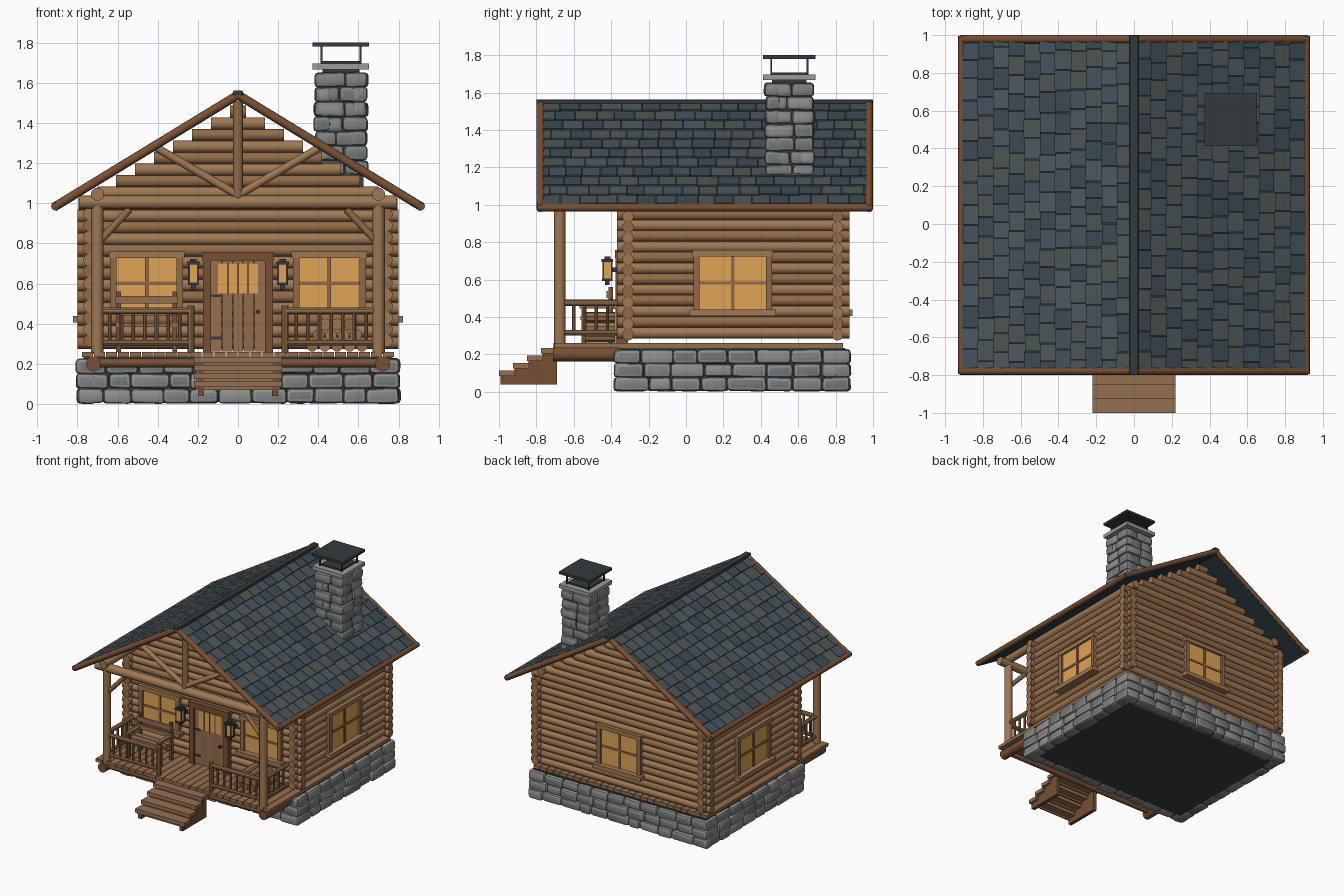
import bpy, bmesh, math, random
from mathutils import Matrix, Vector

if "Cube" in bpy.data.objects:
    bpy.data.objects.remove(bpy.data.objects["Cube"])

random.seed(4)
COLORS = {
    'log': (0.29, 0.145, 0.065), 'log_light': (0.35, 0.19, 0.088), 'dark_wood': (0.19, 0.08, 0.035),
    'plank': (0.30, 0.16, 0.08), 'glass': (0.75, 0.37, 0.09), 'iron': (0.035, 0.042, 0.045),
    'stone_a': (0.22, 0.23, 0.23), 'stone_b': (0.28, 0.28, 0.27), 'stone_c': (0.17, 0.19, 0.20),
    'mortar': (0.045, 0.05, 0.05), 'slab': (0.33, 0.33, 0.31), 'deck': (0.025, 0.042, 0.055),
    'slate_a': (0.060, 0.088, 0.11), 'slate_b': (0.078, 0.10, 0.115), 'slate_c': (0.046, 0.07, 0.088),
    'slate_d': (0.075, 0.092, 0.092)}
NAMES = list(COLORS)
MATS = []
for n, c in COLORS.items():
    m = bpy.data.materials.new(n)
    m.diffuse_color = (*c, 1)
    m.use_nodes = True
    m.node_tree.nodes["Principled BSDF"].inputs["Base Color"].default_value = m.diffuse_color
    MATS.append(m)
I4 = Matrix.Identity(4)


class Part:
    """Collects primitives into one named mesh object."""
    def __init__(self, name):
        self.name, self.bm, self.used = name, bmesh.new(), []

    def paint(self, verts, mat):
        if mat not in self.used:
            self.used.append(mat)
        for f in {f for v in verts for f in v.link_faces}:
            f.material_index = self.used.index(mat)

    def box(self, lo, hi, mat, M=I4, bevel=0, jitter=0):
        lo, hi = Vector(lo), Vector(hi)
        T = M @ Matrix.Translation((lo + hi) / 2) @ Matrix.Diagonal((*(hi - lo), 1))
        vs = bmesh.ops.create_cube(self.bm, size=1, matrix=T)['verts']
        self.paint(vs, mat)
        for v in vs if jitter else ():
            v.co += Vector([random.uniform(-jitter, jitter) for _ in range(3)])
        if bevel:
            es = list({e for v in vs for e in v.link_edges})
            bmesh.ops.bevel(self.bm, geom=es, offset=bevel, segments=2, profile=0.5, affect='EDGES')

    def log(self, a, b, r, mat='log', seg=12):
        a, b = Vector(a), Vector(b)
        T = Matrix.Translation((a + b) / 2) @ (b - a).to_track_quat('Z', 'Y').to_matrix().to_4x4()
        vs = bmesh.ops.create_cone(self.bm, cap_ends=True, segments=seg, radius1=r, radius2=r,
                                   depth=(b - a).length, matrix=T)['verts']
        self.paint(vs, mat)

    def done(self, smooth=True):
        me = bpy.data.meshes.new(self.name)
        self.bm.to_mesh(me)
        self.bm.free()
        for m in self.used:
            me.materials.append(MATS[NAMES.index(m)])
        ob = bpy.data.objects.new(self.name, me)
        bpy.context.collection.objects.link(ob)
        if smooth:
            bpy.ops.object.select_all(action='DESELECT')
            ob.select_set(True)
            bpy.context.view_layer.objects.active = ob
            bpy.ops.object.shade_smooth_by_angle(angle=math.radians(35))


def stone_ring(p, x0, x1, y0, y1, z0, rows, h, w, d, bevel):
    """Courses of rounded stones around a rectangle."""
    for r in range(rows):
        z = z0 + r * h
        for along_x, a, b in ((True, x0, x1), (False, y0, y1)):
            for side in (0, 1):
                n = max(2, round((b - a) / w))
                cuts = [a + (b - a) * (i + (random.uniform(-.2, .2) if 0 < i < n else 0)) / n for i in range(n + 1)]
                for u, v in zip(cuts, cuts[1:]):
                    o = random.uniform(-.006, .008)
                    c0, c1 = (y0, y1) if along_x else (x0, x1)
                    lo, hi = (c0 - o, c0 + d) if side == 0 else (c1 - d, c1 + o)
                    lo, hi = ((u, lo, z), (v, hi, z + h)) if along_x else ((lo, u, z), (hi, v, z + h))
                    p.box(lo, hi, random.choice(('stone_a', 'stone_b', 'stone_c')), bevel=bevel, jitter=.004)


# Stone foundation
p = Part('foundation_core')
p.box((-.77, -.35, .01), (.77, .85, .235), 'mortar')
p.done(False)
p = Part('foundation_stones')
stone_ring(p, -.80, .80, -.38, .875, .004, 3, .074, .15, .09, .018)
p.done()

# Floor boards run front to back under the whole cabin, on two porch beams
p = Part('floor_boards')
for i in range(26):
    x = -.78 + i * .06
    p.box((x + .002, -.705 + random.uniform(-.004, .004), .235), (x + .058, .84, .26), random.choice(('plank', 'log')))
p.done(False)
p = Part('porch_beams')
for s in (-1, 1):
    p.log((s * .72, -.71, .2), (s * .72, -.35, .2), .038, 'dark_wood')
p.log((-.74, -.66, .205), (.74, -.66, .205), .022, 'dark_wood')
p.done()

# Log walls, crossing at the corners, with stepped gables
p = Part('log_walls')
for i in range(12):
    for s, y in ((0, -.31), (1, .81)):
        z = .305 + i * .0575
        p.log((-.80, y, z), (.80, y, z), .031, ('log', 'log_light')[(i + s) % 2])
    for s in (-1, 1):
        z = .315 + i * .0575
        p.log((s * .74, -.37, z), (s * .74, .875, z), .031, ('log', 'log_light')[(i + (s > 0)) % 2])
p.done()
p = Part('gable_logs')
for i in range(9):
    z = .995 + i * .0575
    half = min(.80, (1.51 - z - .03) / .61)
    if half > .03:
        for y in (-.31, .81):
            p.log((-half, y, z), (half, y, z), .031, ('log', 'log_light')[i % 2])
p.done()

# Porch posts, knee braces, plates and front truss
p = Part('porch_frame')
ty = -.675
for s in (-1, 1):
    p.log((s * .70, ty, .25), (s * .70, ty, .99), .031, 'log_light')
    p.log((s * .68, ty, .82), (s * .54, ty, .97), .018, 'log')
    p.log((s * .70, -.725, 1.045), (s * .70, .86, 1.045), .033, 'log_light')
    p.log((0, ty, 1.04), (s * .42, ty, 1.285), .02, 'log_light')
p.log((-.79, ty, 1.005), (.79, ty, 1.005), .034, 'log_light')
p.log((0, ty, 1.02), (0, ty, 1.51), .025, 'log')
p.done()

# Railings
p = Part('porch_railings')
for s in (-1, 1):
    for z, r in ((.465, .017), (.305, .014)):
        p.log((s * .225, ty, z), (s * .69, ty, z), r, 'log_light', 10)
        p.log((s * .70, ty, z + .01), (s * .70, -.35, z + .01), r, 'log_light', 10)
    p.log((s * .235, ty, .25), (s * .235, ty, .49), .018, 'log', 10)
    for i in range(7):
        x = s * (.29 + i * .058)
        p.log((x, ty, .305), (x, ty, .465), .009, 'log', 8)
    for i in range(4):
        y = -.60 + i * .06
        p.log((s * .70, y, .31), (s * .70, y, .475), .009, 'log', 8)
p.done()

# Front steps
p = Part('front_steps')
for i in range(4):
    y, z = -1 + i * .075, .115 + i * .04
    p.box((-.22, y, z - .03), (.22, y + .085, z), 'plank')
    p.box((-.21, y + .012, z - .045), (.21, y + .024, z - .025), 'plank')
    for s in (-1, 1):
        x = s * .185
        p.box((x - .015, y + .008, .04), (x + .015, -.69, z - .025), 'dark_wood')
p.done(False)


def window(name, M, w, h, z):
    """Lit window facing local -y, wall face at local y = 0."""
    p = Part(name)
    p.box((-w, -.006, z - h), (w, .03, z + h), 'glass', M)
    for s in (-1, 1):
        a, b = sorted((s * (w - .003), s * (w + .03)))
        p.box((a, -.022, z - h), (b, .03, z + h), 'log', M)
    p.box((-w - .036, -.026, z + h), (w + .036, .03, z + h + .034), 'log_light', M)
    p.box((-w - .05, -.05, z - h - .034), (w + .05, .03, z - h), 'log_light', M)
    p.box((-.009, -.014, z - h), (.009, .02, z + h), 'log', M)
    p.box((-w, -.013, z - .008), (w, .02, z + .008), 'log', M)
    p.done(False)


R = lambda a, x, y: Matrix.Translation((x, y, 0)) @ Matrix.Rotation(math.radians(a), 4, 'Z')
for n, x in (('left', -.455), ('right', .455)):
    window('front_window_' + n, R(0, x, -.341), .152, .125, .602)
window('right_window', R(90, .771, .25), .18, .142, .582)
window('left_window', R(-90, -.771, .25), .18, .142, .582)
window('back_window', R(180, 0, .841), .165, .142, .582)

# Plank door with lit panel, frame and ironwork
p = Part('front_door')
for i in range(5):
    x = -.135 + i * .054
    p.box((x + .001, -.358, .262), (x + .053, -.32, .715), ('plank', 'log')[i % 2])
p.box((-.10, -.362, .55), (.10, -.33, .70), 'glass')
for x in (-.05, 0, .05):
    p.box((x - .004, -.367, .55), (x + .004, -.33, .70), 'dark_wood')
for s in (-1, 1):
    a, b = sorted((s * .135, s * .175))
    p.box((a, -.376, .26), (b, -.31, .755), 'dark_wood')
p.box((-.18, -.38, .715), (.18, -.31, .758), 'dark_wood')
for z in (.33, .54):
    p.box((-.14, -.364, z - .007), (-.085, -.35, z + .007), 'iron')
p.log((.10, -.385, .46), (.10, -.35, .46), .011, 'iron', 8)
p.done(False)

# Wall lanterns
p = Part('wall_lanterns')
for s in (-1, 1):
    x, y = s * .222, -.42
    p.box((x - .021, y - .021, .605), (x + .021, y + .021, .695), 'glass')
    for dx in (-.022, .022):
        for dy in (-.022, .022):
            p.box((x + dx - .004, y + dy - .004, .6), (x + dx + .004, y + dy + .004, .70), 'iron')
    p.box((x - .031, y - .031, .695), (x + .031, y + .031, .71), 'iron')
    p.box((x - .016, y - .016, .71), (x + .016, y + .016, .722), 'iron')
    p.box((x - .028, y - .028, .593), (x + .028, y + .028, .606), 'iron')
    p.box((x - .012, y - .012, .572), (x + .012, y + .012, .594), 'iron')
    p.box((x - .012, y, .64), (x + .012, -.33, .665), 'iron')
p.done(False)

# Porch bench
p = Part('porch_bench')
for i in range(3):
    p.box((-.61, -.565 + i * .05, .385), (-.30, -.52 + i * .05, .405), 'plank')
for z in (.46, .52):
    p.box((-.61, -.425, z - .018), (-.30, -.408, z + .018), 'plank')
for x in (-.595, -.315):
    p.box((x - .012, -.415, .26), (x + .012, -.39, .56), 'dark_wood')
    p.box((x - .012, -.56, .26), (x + .012, -.535, .45), 'dark_wood')
    p.box((x - .015, -.57, .445), (x + .015, -.40, .462), 'log')
p.done(False)

# Firewood pile
p = Part('firewood')
for row in range(3):
    for i in range(5 - row):
        x, z = .37 + row * .031 + i * .062, .291 + row * .053
        p.log((x, -.54, z), (x, -.38, z), .03, random.choice(('log', 'log_light')), 9)
p.done()

# Roof: deck, staggered shingles, edge logs and ridge cap
SL = math.atan(.61)
L = .91 / math.cos(SL)
deck, shingles, trim = Part('roof_deck'), Part('roof_shingles'), Part('roof_edge_logs')
for s in (-1, 1):
    # local x runs down the slope, local z is the outward normal
    M = Matrix.Translation((0, 0, 1.54)) @ Matrix.Diagonal((s, 1, 1, 1)) @ Matrix.Rotation(SL, 4, 'Y')
    deck.box((0, -.785, -.022), (L, .985, .004), 'deck', M)
    rows = 11
    step = (L - .012) / rows
    for r in range(rows):
        T = M @ Matrix.Translation((r * step, 0, .004)) @ Matrix.Rotation(math.radians(4.5), 4, 'Y').inverted()
        T = M @ Matrix.Translation((r * step, 0, .002)) @ Matrix.Rotation(math.radians(-5), 4, 'Y')
        y = -.765 - (r % 2) * .05
        while y < .965:
            w = random.uniform(.085, .12)
            a, b = max(y, -.765), min(y + w - .004, .965)
            if b - a > .01:
                shingles.box((0, a, -.002), (step + random.uniform(-.004, .004), b, .009),
                             random.choice(('slate_a', 'slate_b', 'slate_c', 'slate_d')), T)
            y += w
    for y in (-.778, .978):
        trim.log((0, y, 1.54), (s * .918, y, .98), .022, 'dark_wood')
    trim.log((s * .91, -.795, .985), (s * .91, .995, .985), .021, 'dark_wood')
for q in (deck, shingles, trim):
    # mirrored slope needs its normals turned outward
    bmesh.ops.recalc_face_normals(q.bm, faces=q.bm.faces)
    q.done(q is trim)
p = Part('ridge_cap')
p.box((-.024, -.80, 1.535), (.024, 1.0, 1.563), 'iron', bevel=.006)
p.done(False)

# Chimney
p = Part('chimney_core')
p.box((.40, .44, 1.08), (.625, .67, 1.645), 'mortar')
p.done(False)
p = Part('chimney_stones')
stone_ring(p, .383, .643, .425, .683, 1.14, 7, .073, .13, .08, .018)
p.done()
p = Part('chimney_cap')
p.box((.372, .413, 1.667), (.652, .693, 1.697), 'slab')
p.box((.42, .461, 1.60), (.604, .645, 1.708), 'iron')
for x in (.415, .609):
    for y in (.456, .65):
        p.box((x - .005, y - .005, 1.69), (x + .005, y + .005, 1.785), 'iron')
p.box((.372, .413, 1.78), (.652, .693, 1.80), 'iron')
p.done(False)
